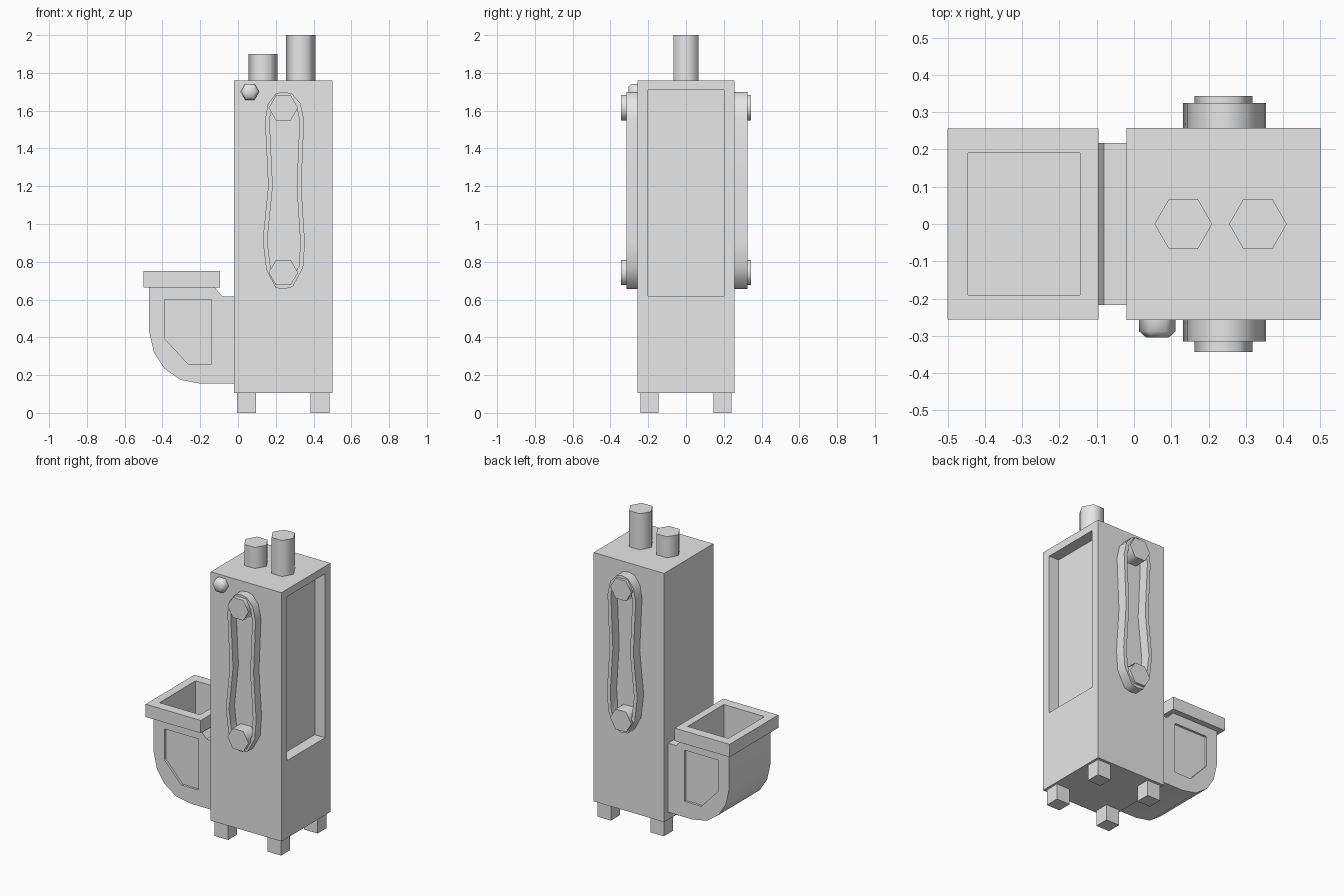
import bpy, bmesh, math
from mathutils import Vector

if "Cube" in bpy.data.objects:
    bpy.data.objects.remove(bpy.data.objects["Cube"])

grey = bpy.data.materials.new("plain grey")
grey.diffuse_color = (0.8, 0.8, 0.8, 1)
grey.use_nodes = True
grey.node_tree.nodes["Principled BSDF"].inputs["Base Color"].default_value = grey.diffuse_color


def finish(name, bm, smooth=None):
    bmesh.ops.recalc_face_normals(bm, faces=bm.faces[:])
    me = bpy.data.meshes.new(name)
    bm.to_mesh(me)
    bm.free()
    me.materials.append(grey)
    ob = bpy.data.objects.new(name, me)
    bpy.context.collection.objects.link(ob)
    if smooth:
        activate(ob)
        bpy.ops.object.shade_smooth_by_angle(angle=math.radians(smooth))
    return ob


def activate(ob):
    bpy.ops.object.select_all(action='DESELECT')
    ob.select_set(True)
    bpy.context.view_layer.objects.active = ob


def loft(name, rings, smooth=None, closed=False):
    """Skin a list of equal rings; cap the ends, or join last to first."""
    bm = bmesh.new()
    vs = [[bm.verts.new(p) for p in r] for r in rings]
    n = len(vs[0])
    pairs = list(zip(vs, vs[1:] + vs[:1])) if closed else list(zip(vs, vs[1:]))
    for a, b in pairs:
        for i in range(n):
            j = (i + 1) % n
            bm.faces.new((a[i], a[j], b[j], b[i]))
    if not closed:
        bm.faces.new(vs[0])
        bm.faces.new(vs[-1])
    return finish(name, bm, smooth)


def box(name, x0, x1, y0, y1, z0, z1):
    base = [(x0, y0), (x1, y0), (x1, y1), (x0, y1)]
    return loft(name, [[(x, y, z) for x, y in base] for z in (z0, z1)])


def side_prism(name, prof, y0, y1, smooth=None):
    return loft(name, [[(x, y, z) for x, z in prof] for y in (y0, y1)], smooth)


def hexagon(cx, cy, r):
    return [(cx + r * math.cos(i * math.pi / 3), cy + r * math.sin(i * math.pi / 3))
            for i in range(6)]


def cut(ob, cutter):
    cutter.hide_render = True
    m = ob.modifiers.new("cut", 'BOOLEAN')
    m.operation, m.solver, m.object = 'DIFFERENCE', 'EXACT', cutter
    activate(ob)
    bpy.ops.object.modifier_apply(modifier=m.name)
    bpy.data.objects.remove(cutter)


# Tall body with a recessed right side
body = box("body", -0.02, 0.5, -0.258, 0.258, 0.105, 1.76)
cut(body, box("recess_cutter", 0.425, 0.6, -0.2, 0.2, 0.62, 1.71))

# Four feet
for x in (-0.005, 0.385):
    for y in (-0.24, 0.145):
        box("foot", x, x + 0.1, y, y + 0.095, 0, 0.12)

# Two hexagonal exhaust pipes
for x, top in ((0.1325, 1.9), (0.3325, 2.0)):
    loft("pipe", [[(a, b, z) for a, b in hexagon(x, 0, 0.0775)] for z in (1.74, top)], 65)

# Slack belt loops with hexagonal pulleys, front and back
belt = [(0.2, 1.69), (0.243, 1.7), (0.285, 1.69), (0.33, 1.64), (0.35, 1.55),
        (0.335, 1.2), (0.354, 0.9), (0.345, 0.77), (0.29, 0.668), (0.245, 0.655),
        (0.2, 0.662), (0.15, 0.757), (0.131, 0.915), (0.16, 1.2), (0.143, 1.55), (0.158, 1.635)]
pts = [Vector(p) for p in belt]
inner = []
for i, p in enumerate(pts):
    t = (pts[(i + 1) % len(pts)] - pts[i - 1]).normalized()
    inner.append(p + Vector((t.y, -t.x)) * 0.024)
for s, depth in ((-1, 0.315), (1, 0.325)):
    loft("belt", [[(p[0], s * y, p[1]) for p in loop] for loop, y in
                  ((belt, 0.25), (belt, depth), (inner, depth), (inner, 0.25))], 65, True)
    for z in (0.743, 1.615):
        side_prism("pulley", hexagon(0.24, z, 0.0775), s * 0.25, s * 0.343, 65)

# Domed lamp on the front
loft("lamp", [[(x, y, z) for x, z in hexagon(0.063, 1.7, r)]
              for r, y in ((0.049, -0.25), (0.049, -0.288), (0.03, -0.305))], 65)

# Curved chute with side panels and a hollow hopper
chute = side_prism("chute", [
    (-0.47, 0.68), (-0.47, 0.43), (-0.445, 0.32), (-0.39, 0.235), (-0.305, 0.175),
    (-0.2, 0.155), (-0.01, 0.155), (-0.01, 0.615), (-0.08, 0.615), (-0.125, 0.665),
    (-0.125, 0.68)], -0.217, 0.217)
panel = [(-0.39, 0.6), (-0.39, 0.395), (-0.265, 0.26), (-0.14, 0.26), (-0.14, 0.6)]
for s in (-1, 1):
    cut(chute, side_prism("panel_cutter", panel, s * 0.202, s * 0.3))
rim = box("hopper_rim", -0.5, -0.095, -0.256, 0.256, 0.665, 0.75)
for ob in (chute, rim):
    cut(ob, box("hopper_cutter", -0.445, -0.145, -0.19, 0.19, 0.35, 0.9))
activate(chute)
bpy.ops.object.shade_smooth_by_angle(angle=math.radians(35))
